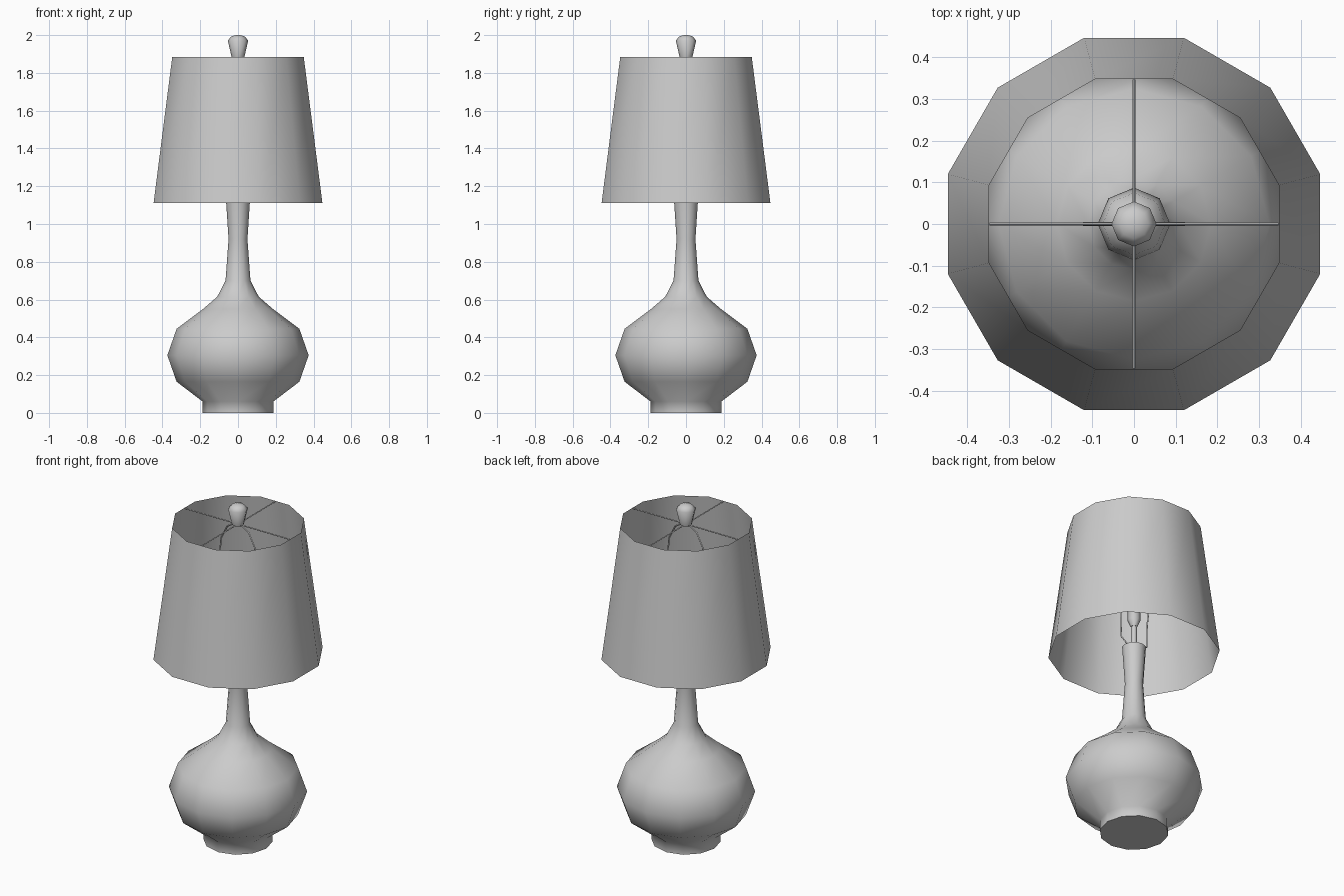
import bpy, bmesh, math

cube = bpy.data.objects.get("Cube")
if cube:
    bpy.data.objects.remove(cube, do_unlink=True)

grey = bpy.data.materials.new("plain grey")
grey.use_nodes = True
colour = (0.6, 0.6, 0.6, 1)
grey.diffuse_color = colour
grey.node_tree.nodes["Principled BSDF"].inputs["Base Color"].default_value = colour


def finish(ob, angle=60):
    """Assign the material and smooth everything but sharp edges."""
    ob.data.materials.clear()
    ob.data.materials.append(grey)
    bpy.ops.object.select_all(action="DESELECT")
    ob.select_set(True)
    bpy.context.view_layer.objects.active = ob
    bpy.ops.object.shade_smooth_by_angle(angle=math.radians(angle))
    return ob


def lathe(name, profile, sides, turn=0.0, caps=True, angle=60):
    """Turn a (radius, height) profile, bottom to top, around z."""
    bm = bmesh.new()
    rings = []
    for r, z in profile:
        ring = []
        for i in range(sides):
            a = math.tau * i / sides + turn
            ring.append(bm.verts.new((r * math.cos(a), r * math.sin(a), z)))
        rings.append(ring)
    for low, high in zip(rings, rings[1:]):
        for i in range(sides):
            j = (i + 1) % sides
            bm.faces.new((low[i], low[j], high[j], high[i]))
    if caps:
        bm.faces.new(rings[0][::-1])
        bm.faces.new(rings[-1])
    mesh = bpy.data.meshes.new(name)
    bm.to_mesh(mesh)
    bm.free()
    ob = bpy.data.objects.new(name, mesh)
    bpy.context.collection.objects.link(ob)
    return finish(ob, angle)


def wire(name, points, radius):
    """Sweep a thin round wire along a path and turn it into a mesh."""
    curve = bpy.data.curves.new(name, "CURVE")
    curve.dimensions = "3D"
    curve.bevel_depth = radius
    curve.bevel_resolution = 0
    curve.use_fill_caps = True
    path = curve.splines.new("POLY")
    path.points.add(len(points) - 1)
    for p, co in zip(path.points, points):
        p.co = (*co, 1)
    ob = bpy.data.objects.new(name, curve)
    bpy.context.collection.objects.link(ob)
    bpy.ops.object.select_all(action="DESELECT")
    ob.select_set(True)
    bpy.context.view_layer.objects.active = ob
    bpy.ops.object.convert(target="MESH")
    return finish(bpy.context.view_layer.objects.active)


# Gourd-shaped base with a long flared neck
lathe("lamp_base", [(0.187, 0), (0.187, 0.06), (0.325, 0.165), (0.374, 0.305),
                    (0.325, 0.445), (0.185, 0.55), (0.11, 0.615), (0.066, 0.70),
                    (0.05, 0.92), (0.065, 1.15)], 12)

# Open single-skin shade, flat sides towards the axes
corner = 1 / math.cos(math.radians(15))
lathe("lamp_shade", [(0.447 * corner, 1.11), (0.348 * corner, 1.885)], 12,
      turn=math.radians(15), caps=False)

# Post, bulb and finial
lathe("socket_post", [(0.016, 1.15), (0.016, 1.28)], 8)
lathe("bulb", [(0.018, 1.28), (0.035, 1.32), (0.035, 1.38), (0.065, 1.44),
               (0.087, 1.51), (0.075, 1.57), (0.04, 1.61), (0.01, 1.62)], 8)
lathe("finial", [(0.033, 1.88), (0.054, 1.972), (0.035, 1.993), (0.012, 2.0)], 8)

# Spider rods that carry the shade
wire("spider_rod_x", [(-0.347, 0, 1.88), (0.347, 0, 1.88)], 0.004)
wire("spider_rod_y", [(0, -0.347, 1.88), (0, 0.347, 1.88)], 0.004)

# Harp: half outline mirrored around the bulb
half = [(0.02, 1.155), (0.05, 1.16), (0.09, 1.19), (0.092, 1.32), (0.115, 1.52),
        (0.122, 1.66), (0.11, 1.77), (0.07, 1.85), (0.03, 1.875)]
outline = [(-x, 0, z) for x, z in half] + [(x, 0, z) for x, z in reversed(half)]
wire("harp", outline, 0.005)
